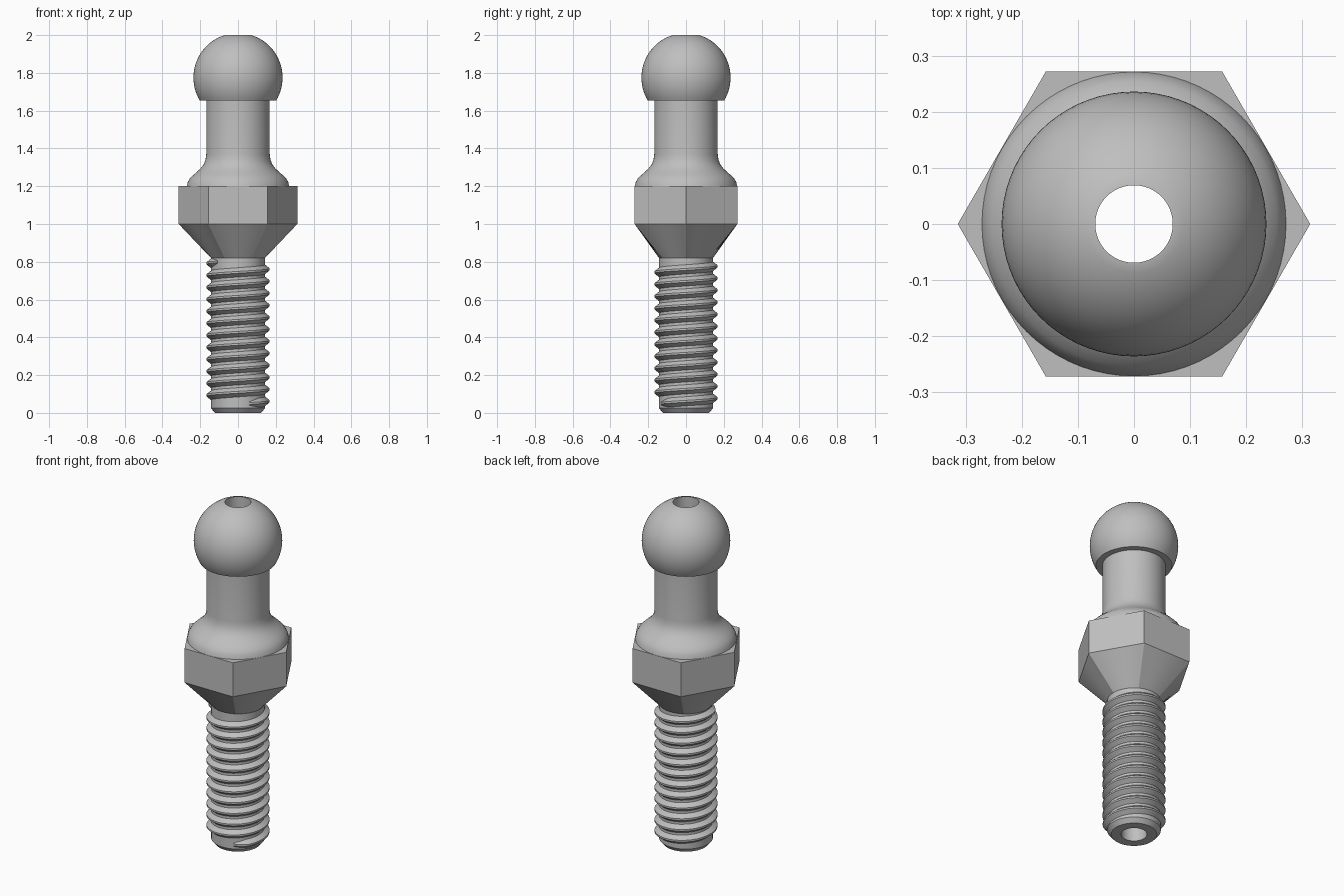
import bpy
import bmesh
from math import cos, sin, pi, radians, sqrt

cube = bpy.data.objects.get("Cube")
if cube:
    bpy.data.objects.remove(cube)

SEG = 72
BORE, CORE, SHANK = 0.069, 0.143, 0.168
HEX_FLAT = 0.272

steel = bpy.data.materials.new("grey steel")
steel.use_nodes = True
grey = (0.52, 0.52, 0.52, 1)
steel.diffuse_color = grey
steel.node_tree.nodes["Principled BSDF"].inputs["Base Color"].default_value = grey


def round_radius(r):
    return lambda a: r


def hex_radius(a):
    return HEX_FLAT / cos(a % (pi / 3) - pi / 6)


def finish(name, bm, angle=30):
    bmesh.ops.recalc_face_normals(bm, faces=bm.faces)
    mesh = bpy.data.meshes.new(name)
    bm.to_mesh(mesh)
    bm.free()
    mesh.materials.append(steel)
    obj = bpy.data.objects.new(name, mesh)
    bpy.context.collection.objects.link(obj)
    bpy.ops.object.select_all(action='DESELECT')
    obj.select_set(True)
    bpy.context.view_layer.objects.active = obj
    bpy.ops.object.shade_smooth_by_angle(angle=radians(angle))
    return obj


def stack(name, sections, closed=True, angle=30):
    """Join rings given as (radius function, z) into a tube."""
    bm = bmesh.new()
    rings = []
    for radius, z in sections:
        ring = []
        for i in range(SEG):
            a = 2 * pi * i / SEG
            ring.append(bm.verts.new((radius(a) * cos(a), radius(a) * sin(a), z)))
        rings.append(ring)
    pairs = list(zip(rings, rings[1:]))
    if closed:
        pairs.append((rings[-1], rings[0]))
    for low, high in pairs:
        for i in range(SEG):
            j = (i + 1) % SEG
            bm.faces.new((low[i], low[j], high[j], high[i]))
    return finish(name, bm, angle)


def lathe(name, profile):
    return stack(name, [(round_radius(r), z) for r, z in profile])


# Threaded rod core with chamfered tip, bored through
lathe("rod_core", [(BORE, 0), (0.122, 0), (CORE, 0.025), (CORE, 1.19), (BORE, 1.19)])

# Flared collar, neck and ball, bored through
BALL_R, BALL_Z, BALL_BASE = 0.236, 1.775, 1.655
collar = [(0.271, 1.2), (0.266, 1.222), (0.254, 1.242), (0.236, 1.26), (0.216, 1.277),
          (0.197, 1.295), (0.182, 1.315), (0.172, 1.34), (SHANK, 1.37)]
low = -0.534
high = 1.268
ball = []
for i in range(25):
    t = low + (high - low) * i / 24
    ball.append((BALL_R * cos(t), BALL_Z + BALL_R * sin(t)))
ball[0] = (sqrt(BALL_R ** 2 - (BALL_Z - BALL_BASE) ** 2), BALL_BASE)
ball[-1] = (BORE + 0.001, 2.0)
lathe("ball_and_neck", [(BORE, 1.19), (CORE, 1.19)] + collar
      + [(SHANK, BALL_BASE)] + ball + [(BORE, 2.0)])

# Hexagonal wrench flange that tapers to the round rod
stack("hex_flange", [(round_radius(CORE), 0.82), (hex_radius, 1.0),
                     (hex_radius, 1.2), (round_radius(CORE), 1.2)], closed=False, angle=25)

# Helical thread, sunk into the core at both ends
PITCH, STEPS = 0.0635, 48
START, TURNS = radians(-65), 11.81
bm = bmesh.new()
count = int(TURNS * STEPS)
sections = []
for i in range(count + 1):
    a = START + 2 * pi * i / STEPS
    z = 0.05 + PITCH * i / STEPS
    fade = min(1, (min(i, count - i) + 0.5) / 4)
    crest = CORE + (SHANK - CORE) * fade
    half = 0.027 * (0.4 + 0.6 * fade)
    shape = [(CORE - 0.003, -half), (crest, -0.005), (crest, 0.005), (CORE - 0.003, half)]
    sections.append([bm.verts.new((r * cos(a), r * sin(a), z + dz)) for r, dz in shape])
for s, t in zip(sections, sections[1:]):
    for k in range(4):
        m = (k + 1) % 4
        bm.faces.new((s[k], s[m], t[m], t[k]))
bm.faces.new(sections[0])
bm.faces.new(sections[-1])
finish("screw_thread", bm)
